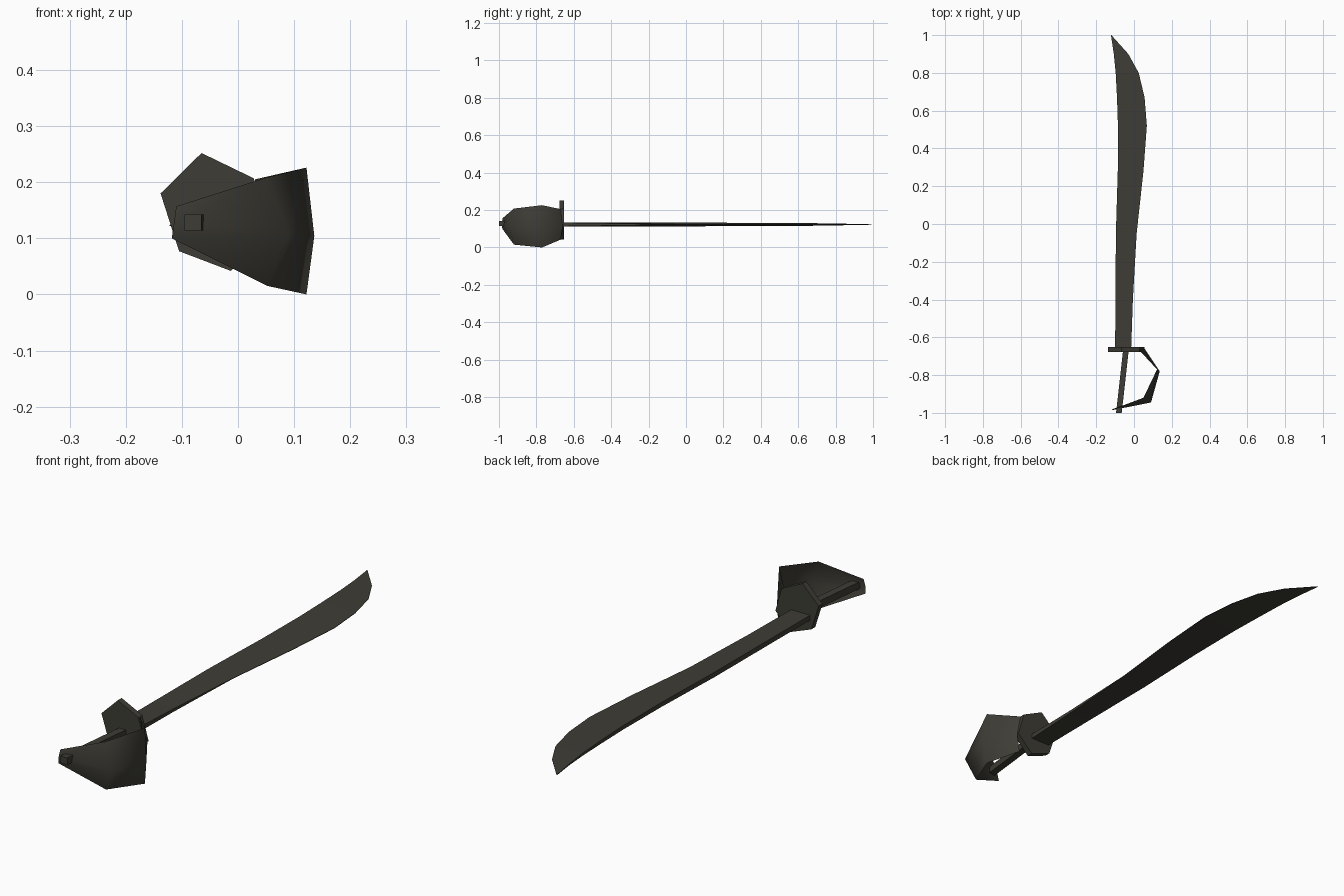
import bpy
import math

cube = bpy.data.objects.get("Cube")
if cube:
    bpy.data.objects.remove(cube, do_unlink=True)

# Single dark metal colour
metal = bpy.data.materials.new("dark_metal")
metal.use_nodes = True
colour = (0.048, 0.046, 0.036, 1)
metal.diffuse_color = colour
metal.node_tree.nodes["Principled BSDF"].inputs["Base Color"].default_value = colour


def make_object(name, verts, faces):
    mesh = bpy.data.meshes.new(name)
    mesh.from_pydata(verts, [], faces)
    mesh.validate()
    mesh.materials.append(metal)
    obj = bpy.data.objects.new(name, mesh)
    bpy.context.collection.objects.link(obj)
    return obj


def loft(name, rings, closed=True):
    """Join equal-sized rings; closed rings are capped at both ends."""
    n = len(rings[0])
    verts = [p for ring in rings for p in ring]
    faces = []
    for r in range(len(rings) - 1):
        for i in range(n if closed else n - 1):
            j = (i + 1) % n
            faces.append((r * n + i, r * n + j, (r + 1) * n + j, (r + 1) * n + i))
    if closed:
        last = (len(rings) - 1) * n
        faces += [tuple(reversed(range(n))), tuple(range(last, last + n))]
    return make_object(name, verts, faces)


MID = 0.123

# Blade: y, spine x, cutting edge x, half thickness at spine and at edge
stations = [
    (-0.66, -0.1, -0.015, 0.01, 0.01),
    (-0.4, -0.098, -0.006, 0.01, 0.006),
    (-0.05, -0.096, 0.014, 0.01, 0.001),
    (0.28, -0.086, 0.05, 0.009, 0.001),
    (0.52, -0.085, 0.068, 0.008, 0.001),
    (0.67, -0.09, 0.056, 0.007, 0.001),
    (0.8, -0.097, 0.025, 0.005, 0.001),
    (0.9, -0.107, -0.03, 0.003, 0.001),
    (1.0, -0.122, -0.12, 0.001, 0.001),
]
loft("blade", [
    [(xs, y, MID - ts), (xe, y, MID - te), (xe, y, MID + te), (xs, y, MID + ts)]
    for y, xs, xe, ts, te in stations])

# Crossguard: irregular six-sided plate
outline = [(-0.138, 0.18), (-0.105, 0.077), (-0.013, 0.042),
           (0.056, 0.11), (0.028, 0.207), (-0.065, 0.252)]
loft("crossguard", [[(x, y, z) for x, z in outline] for y in (-0.677, -0.652)])

# Grip: slanted square bar
loft("grip", [
    [(x + dx, y, 0.128 + dz) for dx, dz in
     ((-0.015, -0.014), (0.015, -0.014), (0.015, 0.014), (-0.015, 0.014))]
    for x, y in ((-0.08, -1.0), (-0.043, -0.67))])

# Knuckle guard: bulging sheet sweeping from pommel to crossguard
shell = loft("knuckle_guard", [
    [(-0.118, -0.982, 0.1), (-0.114, -0.985, 0.128), (-0.11, -0.98, 0.157)],
    [(0.053, -0.92, 0.015), (0.09, -0.945, 0.108), (0.05, -0.92, 0.208)],
    [(0.122, -0.77, 0.0), (0.136, -0.78, 0.104), (0.122, -0.77, 0.226)],
    [(0.036, -0.67, 0.042), (0.056, -0.66, 0.11), (0.03, -0.67, 0.205)],
], closed=False)
bpy.ops.object.select_all(action='DESELECT')
shell.select_set(True)
bpy.context.view_layer.objects.active = shell
bpy.ops.object.shade_smooth_by_angle(angle=math.radians(60))
